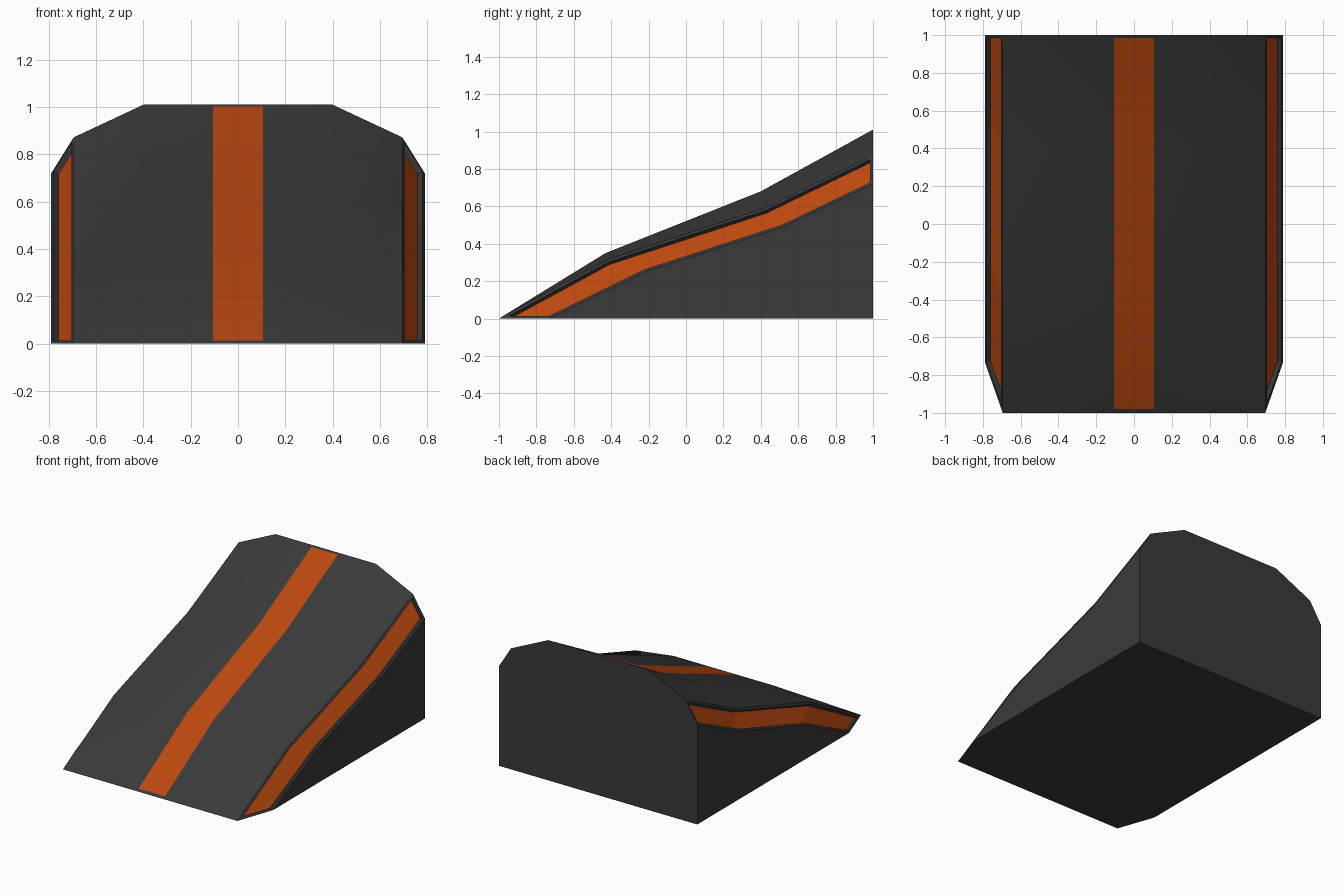
import bpy, bmesh

if "Cube" in bpy.data.objects:
    bpy.data.objects.remove(bpy.data.objects["Cube"])


def material(name, rgb):
    m = bpy.data.materials.new(name)
    m.diffuse_color = (*rgb, 1)
    m.use_nodes = True
    m.node_tree.nodes["Principled BSDF"].inputs["Base Color"].default_value = m.diffuse_color
    return m


dark = material("charcoal", (0.042, 0.042, 0.042))
orange = material("burnt orange", (0.50, 0.065, 0.005))

# Side profiles (y, z): crown, shoulder and outer edge
crown = [(-1, 0), (-0.43, 0.35), (0.40, 0.68), (0.98, 1.008), (1, 1.01)]
shoulder = [(-1, 0), (-0.42, 0.315), (0.42, 0.59), (0.98, 0.862), (1, 0.872)]
outer = [(-0.73, 0), (-0.22, 0.25), (0.52, 0.49), (0.98, 0.71), (1, 0.72)]
half = [(0.105, crown), (0.40, crown), (0.695, shoulder), (0.79, outer)]
columns = [(-x, p) for x, p in reversed(half)] + half

bm = bmesh.new()
# Drop the near-end point: straight run to the back edge
grid = [[bm.verts.new((x, *p)) for i, p in enumerate(prof) if i != 3]
        for x, prof in columns]

# Sloped top strips
strips = []
for a, b in zip(grid, grid[1:]):
    strips.append([bm.faces.new((a[i], b[i], b[i + 1], a[i + 1]))
                   for i in range(3)])
for strip in strips[1:-1]:
    for f in strip:
        f.smooth = True

# Flat sides, back and underside
left = bm.verts.new((-0.79, 1, 0))
right = bm.verts.new((0.79, 1, 0))
bm.faces.new(grid[0] + [left])
bm.faces.new(grid[-1] + [right])
bm.faces.new([c[-1] for c in grid] + [right, left])
bm.faces.new([c[0] for c in grid] + [right, left])
bmesh.ops.recalc_face_normals(bm, faces=bm.faces[:])

# Recessed orange channels in the side chamfers
for strip in (strips[0], strips[-1]):
    bmesh.ops.inset_region(bm, faces=strip, thickness=0.016,
                           use_even_offset=True, use_boundary=True)
    bm.normal_update()
    bmesh.ops.inset_region(bm, faces=strip, thickness=0.002, depth=-0.024,
                           use_even_offset=True, use_boundary=True)
    for f in strip:
        f.material_index = 1

# Central stripe, cut just short of both ends
for y in (-0.98, 0.985):
    faces = [f for f in bm.faces if f.normal.z > 0.3
             and all(abs(v.co.x) < 0.11 for v in f.verts)]
    geom = set(faces)
    for f in faces:
        geom.update(f.edges)
        geom.update(f.verts)
    bmesh.ops.bisect_plane(bm, geom=list(geom), plane_co=(0, y, 0),
                           plane_no=(0, 1, 0))
bm.normal_update()
for f in bm.faces:
    c = f.calc_center_median()
    if (f.normal.z > 0.3 and all(abs(v.co.x) < 0.11 for v in f.verts)
            and -0.98 < c.y < 0.985):
        f.material_index = 1

mesh = bpy.data.meshes.new("ramp")
bm.to_mesh(mesh)
bm.free()
mesh.materials.append(dark)
mesh.materials.append(orange)
obj = bpy.data.objects.new("ramp", mesh)
bpy.context.collection.objects.link(obj)
